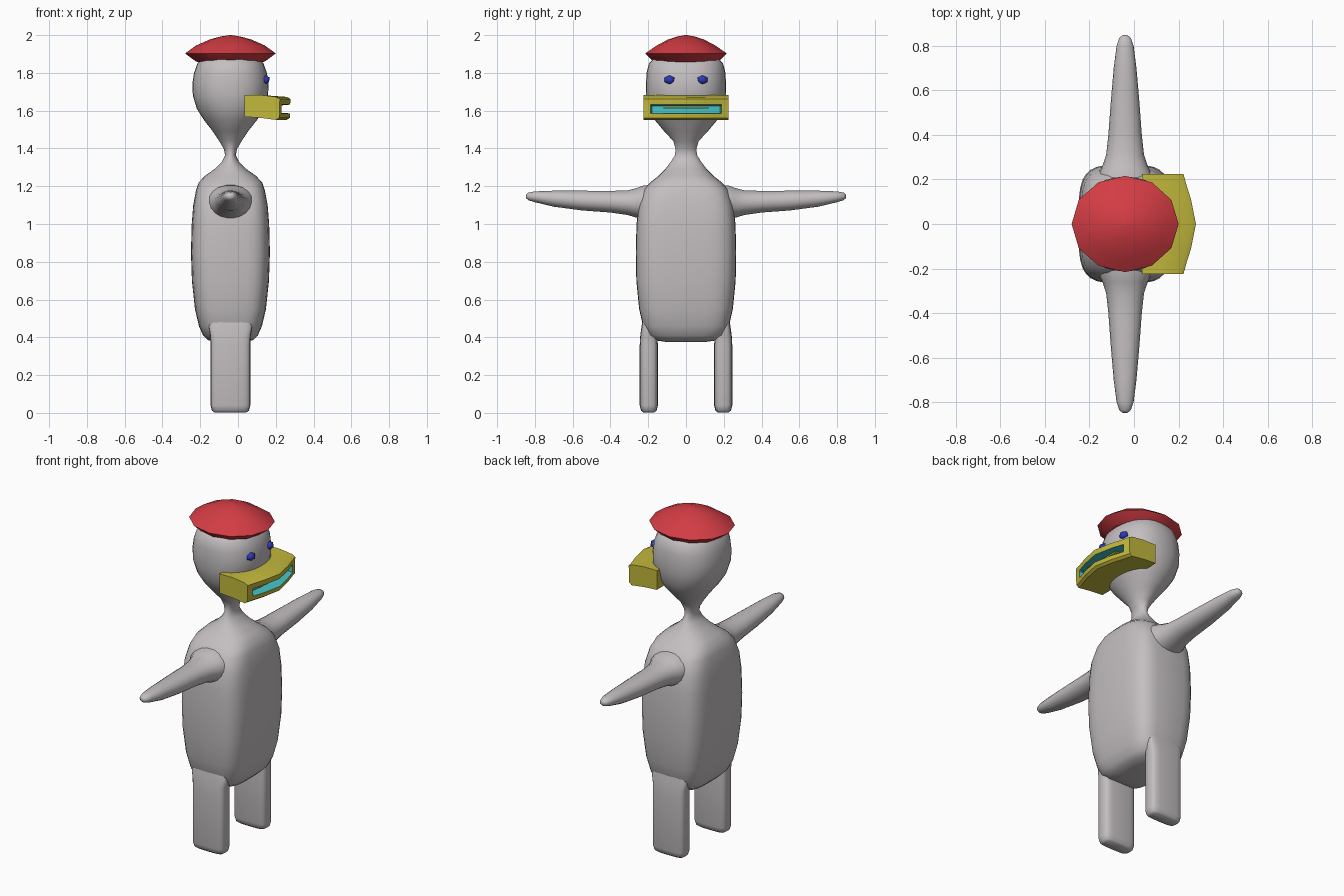
import bpy, bmesh, math
from mathutils import Vector

CX = -0.04  # shared centre line of body, arms, legs and hat


def material(name, rgb):
    m = bpy.data.materials.new(name)
    m.diffuse_color = (*rgb, 1)
    return m


GREY = material("warm grey", (0.55, 0.52, 0.535))
RED = material("hat red", (0.65, 0.045, 0.058))
YELLOW = material("beak yellow", (0.54, 0.48, 0.045))
CYAN = material("mouth cyan", (0.06, 0.56, 0.6))
BLUE = material("eye blue", (0.028, 0.04, 0.5))


def finish(name, bm, mats, angle=50):
    bmesh.ops.recalc_face_normals(bm, faces=bm.faces)
    me = bpy.data.meshes.new(name)
    bm.to_mesh(me)
    bm.free()
    ob = bpy.data.objects.new(name, me)
    bpy.context.collection.objects.link(ob)
    for m in mats:
        me.materials.append(m)
    bpy.ops.object.select_all(action='DESELECT')
    ob.select_set(True)
    bpy.context.view_layer.objects.active = ob
    bpy.ops.object.shade_smooth_by_angle(angle=math.radians(angle))
    return ob


def loft(name, rings, place, mat, sides=24, angle=50):
    """Skin rings (position, half width, half depth, roundness) placed by place(u, v, t)."""
    bm = bmesh.new()
    loops = []
    for t, ru, rv, n in rings:
        loop = []
        for i in range(sides):
            a = math.tau * i / sides
            c, s = math.cos(a), math.sin(a)
            u = math.copysign(abs(c) ** (2 / n), c) * ru
            v = math.copysign(abs(s) ** (2 / n), s) * rv
            loop.append(bm.verts.new(place(u, v, t)))
        loops.append(loop)
    for a, b in zip(loops, loops[1:]):
        for i in range(sides):
            j = (i + 1) % sides
            bm.faces.new((a[i], a[j], b[j], b[i]))
    bm.faces.new(loops[0])
    bm.faces.new(loops[-1])
    return finish(name, bm, [mat], angle)


def upright(u, v, t):
    return Vector((CX + u, v, t))


# Torso, neck and head in one skin
loft("body", [
    (0.375, 0.06, 0.10, 3), (0.385, 0.12, 0.17, 3.5), (0.41, 0.145, 0.205, 3.8),
    (0.46, 0.167, 0.228, 4), (0.55, 0.188, 0.248, 4), (0.70, 0.204, 0.263, 4),
    (0.85, 0.209, 0.266, 4), (1.00, 0.205, 0.262, 4), (1.10, 0.197, 0.25, 4),
    (1.18, 0.182, 0.225, 3.6), (1.22, 0.168, 0.19, 3.2), (1.255, 0.135, 0.145, 2.7),
    (1.29, 0.085, 0.11, 2.3), (1.33, 0.045, 0.08, 2), (1.365, 0.028, 0.058, 2),
    (1.40, 0.036, 0.055, 2), (1.44, 0.06, 0.068, 2), (1.49, 0.093, 0.115, 2),
    (1.55, 0.14, 0.165, 2.1), (1.61, 0.178, 0.197, 2.2), (1.68, 0.199, 0.211, 2.3),
    (1.74, 0.202, 0.212, 2.3), (1.80, 0.193, 0.209, 2.3), (1.85, 0.175, 0.196, 2.3),
    (1.89, 0.14, 0.16, 2.2)], upright, GREY, 32)

# Arms: tapering outwards, flaring into the shoulder
arm = [(0.16, 0.14, 0.10, 1.11), (0.225, 0.118, 0.09, 1.115), (0.26, 0.102, 0.08, 1.112),
       (0.31, 0.085, 0.066, 1.113), (0.40, 0.075, 0.058, 1.118), (0.55, 0.064, 0.053, 1.124),
       (0.70, 0.051, 0.043, 1.134), (0.80, 0.038, 0.029, 1.144), (0.835, 0.026, 0.02, 1.146),
       (0.847, 0.011, 0.009, 1.146)]
heights = {a[0]: a[3] for a in arm}
for side, label in ((1, "left"), (-1, "right")):
    loft(label + "_arm", [(t, u, v, 2.1) for t, u, v, _ in arm],
         lambda u, v, t: Vector((CX + u, side * t, heights[t] + v)), GREY, 18)

    # Legs: slab-like with rounded feet, widening into the hip
    loft(label + "_leg", [
        (0.003, 0.085, 0.03, 4), (0.012, 0.098, 0.041, 4), (0.04, 0.105, 0.048, 4),
        (0.36, 0.105, 0.048, 4), (0.41, 0.107, 0.045, 4), (0.46, 0.116, 0.038, 4),
        (0.54, 0.09, 0.025, 3)],
        lambda u, v, t: Vector((CX + u, side * 0.197 + v, t)), GREY, 20)

    # Eyes: small faceted beads
    bm = bmesh.new()
    bmesh.ops.create_icosphere(bm, subdivisions=1, radius=1)
    for v in bm.verts:
        v.co = Vector((0.145 + v.co.x * 0.026, side * 0.087 + v.co.y * 0.031,
                       1.763 + v.co.z * 0.025))
    finish(label + "_eye", bm, [BLUE])

# Flat cap with a wide rim
loft("hat", [
    (1.875, 0.13, 0.13, 2), (1.858, 0.175, 0.168, 2), (1.862, 0.185, 0.175, 2),
    (1.903, 0.24, 0.216, 2), (1.945, 0.182, 0.155, 2), (1.977, 0.11, 0.095, 2),
    (1.993, 0.05, 0.045, 2), (2.0, 0.006, 0.006, 2)], upright, RED, 12, 55)

# Beak: a C-shaped profile swept sideways, with a hollow mouth
bm = bmesh.new()
columns = []
for y, back, front, depth in ((-0.225, 0.035, 0.222, 0), (-0.187, 0.035, 0.232, 0),
                              (-0.18, 0.035, 0.234, 0.05), (-0.11, 0.035, 0.256, 0.06),
                              (0, 0.035, 0.278, 0.07), (0.11, 0.035, 0.256, 0.06),
                              (0.18, 0.035, 0.234, 0.05), (0.187, 0.035, 0.232, 0),
                              (0.225, 0.035, 0.222, 0)):
    rim = front - 0.002
    profile = [(back, 1.683), (0.12, 1.683), (front - 0.02, 1.673), (front, 1.662),
               (rim, 1.632), (rim - depth, 1.626), (rim - depth, 1.588), (rim, 1.586),
               (front - 0.004, 1.562), (front - 0.02, 1.551), (0.12, 1.562), (back, 1.568)]
    columns.append([bm.verts.new((x, y, z)) for x, z in profile])
n = len(columns[0])
for c, (a, b) in enumerate(zip(columns, columns[1:])):
    for i in range(n):
        j = (i + 1) % n
        f = bm.faces.new((a[i], a[j], b[j], b[i]))
        if i in (4, 5, 6) and 1 <= c <= 6:
            f.material_index = 1
bm.faces.new(columns[0])
bm.faces.new(columns[-1])
finish("beak", bm, [YELLOW, CYAN], 35)

# Palate strip inside the mouth
bm = bmesh.new()
bmesh.ops.create_cube(bm, size=1)
for v in bm.verts:
    v.co = Vector((0.215 + v.co.x * 0.03, v.co.y * 0.24, 1.615 + v.co.z * 0.009))
finish("palate", bm, [YELLOW])
